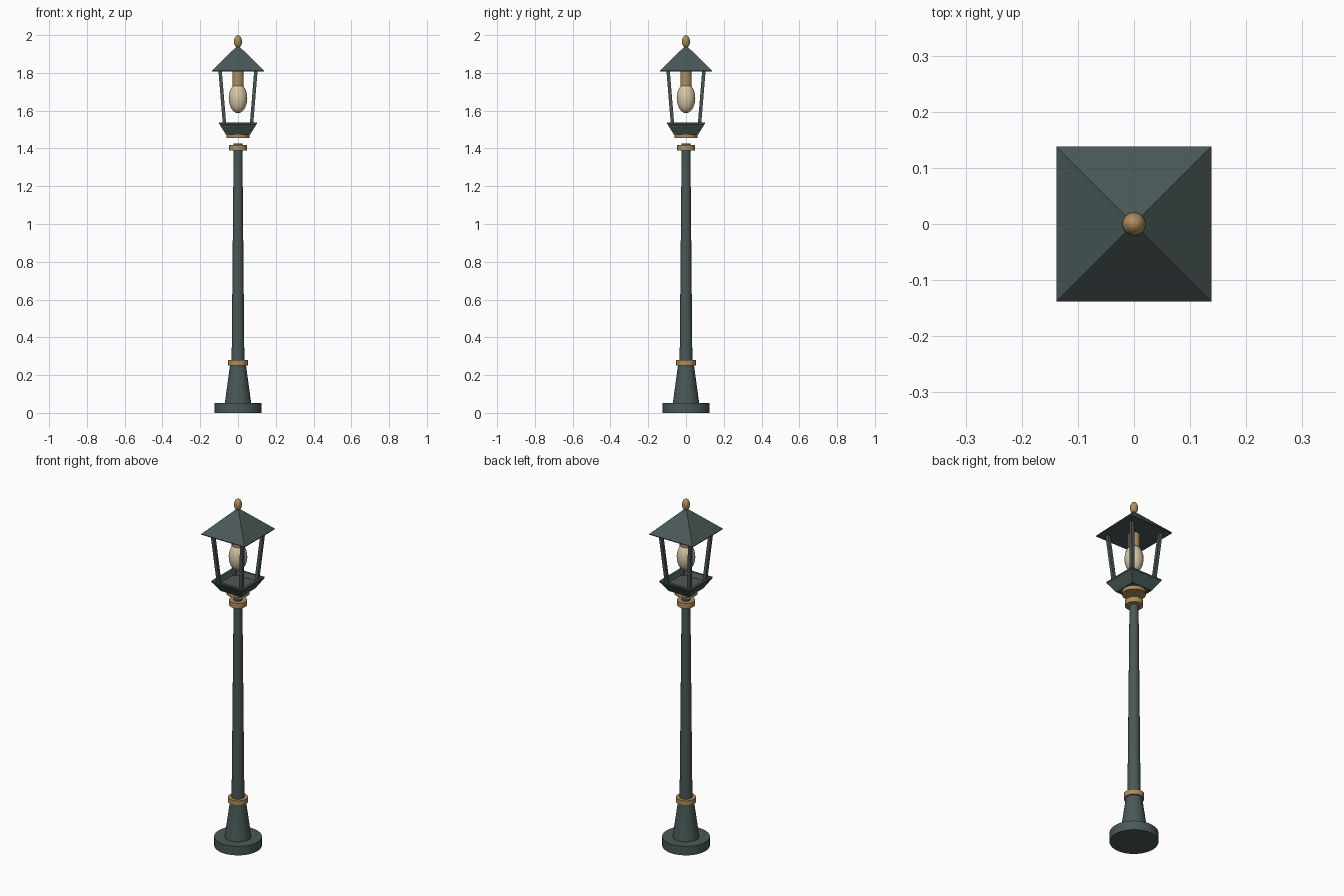
import bpy
import bmesh
from math import pi, sqrt, cos, sin

cube = bpy.data.objects.get("Cube")
if cube:
    bpy.data.objects.remove(cube, do_unlink=True)


def material(name, rgb):
    mat = bpy.data.materials.new(name)
    mat.use_nodes = True
    mat.diffuse_color = (*rgb, 1)
    mat.node_tree.nodes["Principled BSDF"].inputs["Base Color"].default_value = (*rgb, 1)
    return mat


IRON = material("dark green iron", (0.068, 0.098, 0.097))
BRASS = material("brass", (0.42, 0.27, 0.11))
GLOW = material("cream bulb", (0.68, 0.57, 0.37))


def lathe(name, profile, mat, sides=32, smooth=True):
    """Spin (radius, z) pairs round the z axis; four sides give a square part."""
    bm = bmesh.new()
    offset = pi / 4 if sides == 4 else 0
    scale = sqrt(2) if sides == 4 else 1
    rings = []
    for r, z in profile:
        if r == 0:
            rings.append([bm.verts.new((0, 0, z))] * sides)
            continue
        angles = [offset + 2 * pi * i / sides for i in range(sides)]
        rings.append([bm.verts.new((r * scale * cos(a), r * scale * sin(a), z)) for a in angles])
    for low, high in zip(rings, rings[1:]):
        for i in range(sides):
            j = (i + 1) % sides
            corners = list(dict.fromkeys((low[i], low[j], high[j], high[i])))
            bm.faces.new(corners)
    # Close flat ends
    if profile[0][0] > 0:
        bm.faces.new(rings[0][::-1])
    if profile[-1][0] > 0:
        bm.faces.new(rings[-1])
    return finish(name, bm, mat, smooth)


def finish(name, bm, mat, smooth):
    bmesh.ops.recalc_face_normals(bm, faces=bm.faces)
    mesh = bpy.data.meshes.new(name)
    bm.to_mesh(mesh)
    bm.free()
    mesh.materials.append(mat)
    obj = bpy.data.objects.new(name, mesh)
    bpy.context.collection.objects.link(obj)
    if smooth:
        bpy.ops.object.select_all(action="DESELECT")
        obj.select_set(True)
        bpy.context.view_layer.objects.active = obj
        bpy.ops.object.shade_smooth_by_angle()
    return obj


def ellipsoid(name, radius, bottom, top, mat, steps=12):
    mid, half = (bottom + top) / 2, (top - bottom) / 2
    inner = [(radius * sin(pi * k / steps), mid - half * cos(pi * k / steps))
             for k in range(1, steps)]
    return lathe(name, [(0, bottom), *inner, (0, top)], mat, 24)


# Foot and pole
lathe("base_disc", [(0.125, 0), (0.125, 0.052)], IRON)
lathe("base_cone", [(0.07, 0.05), (0.042, 0.255)], IRON)
lathe("lower_collar", [(0.052, 0.252), (0.052, 0.281)], BRASS)
lathe("pole", [(0.034, 0.25), (0.023, 1.425)], IRON, 24)
lathe("upper_collar", [(0.047, 1.388), (0.047, 1.418)], BRASS)

# Lantern tray: flared square with a rim and a shallow recess
lathe("lantern_collar", [(0.061, 1.455), (0.061, 1.478)], BRASS)
lathe("lantern_tray",
      [(0.065, 1.475), (0.096, 1.525), (0.1, 1.53), (0.1, 1.538),
       (0.087, 1.538), (0.075, 1.515)], IRON, 4, False)

# Four leaning corner posts, made as sheared square bars
for side_y, depth in ((-1, "front"), (1, "back")):
    for side_x, side in ((1, "left"), (-1, "right")):
        bm = bmesh.new()
        bmesh.ops.create_cube(bm, size=1)
        for v in bm.verts:
            centre, z = (0.095, 1.815) if v.co.z > 0 else (0.07, 1.51)
            v.co = (side_x * centre + v.co.x * 0.018,
                    side_y * centre + v.co.y * 0.018, z)
        finish(f"{depth}_{side}_post", bm, IRON, False)

# Bulb hanging from its socket
lathe("bulb_socket", [(0.03, 1.73), (0.03, 1.815)], BRASS, 24)
ellipsoid("bulb", 0.049, 1.587, 1.745, GLOW)

# Pyramid roof and finial
lathe("roof", [(0.138, 1.808), (0.138, 1.812), (0, 1.947)], IRON, 4, False)
ellipsoid("finial", 0.021, 1.934, 2.0, BRASS)
